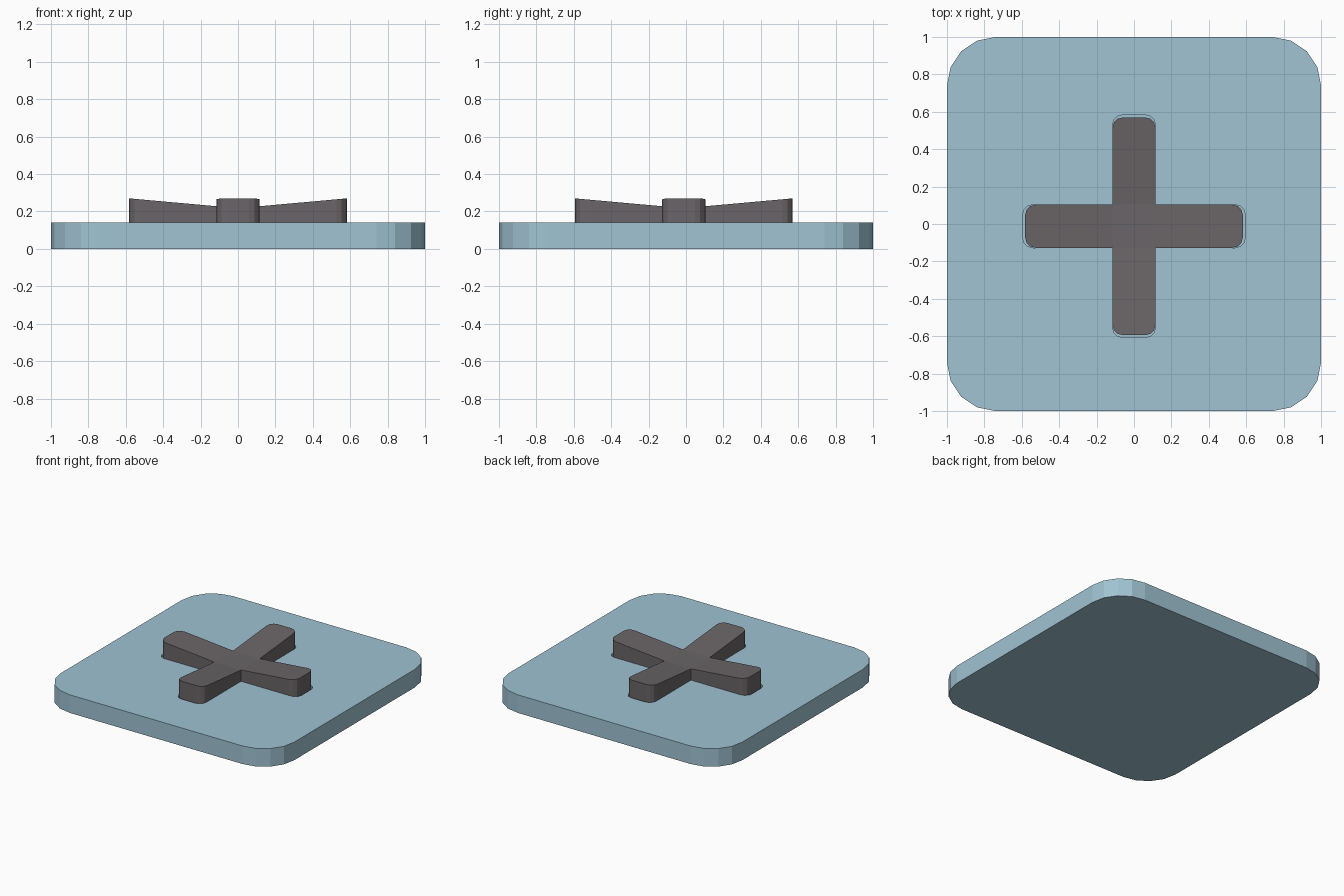
import bpy
import bmesh
from math import sin, cos, pi
from mathutils import Matrix, Vector

if "Cube" in bpy.data.objects:
    bpy.data.objects.remove(bpy.data.objects["Cube"], do_unlink=True)

PLATE_TOP = 0.14
POCKET_FLOOR = 0.12
HALF_WIDTH = 0.115
CROSS_Y = -0.012


def material(name, colour):
    mat = bpy.data.materials.new(name)
    mat.use_nodes = True
    mat.diffuse_color = (*colour, 1)
    mat.node_tree.nodes["Principled BSDF"].inputs["Base Color"].default_value = (*colour, 1)
    return mat


def arc(cx, cy, radius, start, steps):
    """Quarter circle, counter-clockwise from the start angle."""
    angles = [start + pi / 2 * i / steps for i in range(steps + 1)]
    return [(cx + radius * cos(a), cy + radius * sin(a)) for a in angles]


def add_object(name, bm, mat):
    bmesh.ops.remove_doubles(bm, verts=bm.verts, dist=0.0005)
    bmesh.ops.recalc_face_normals(bm, faces=bm.faces)
    mesh = bpy.data.meshes.new(name)
    bm.to_mesh(mesh)
    bm.free()
    mesh.materials.append(mat)
    obj = bpy.data.objects.new(name, mesh)
    bpy.context.collection.objects.link(obj)
    return obj


def cross(name, length, radius, bottom, inner_top, outer_top, mat):
    """Four round-tipped arms that rise outwards from a square middle."""
    bm = bmesh.new()
    w = HALF_WIDTH
    profile = ([(w, -w)] + arc(length - radius, radius - w, radius, -pi / 2, 3)
               + arc(length - radius, w - radius, radius, 0, 3) + [(w, w)])
    rise = (outer_top - inner_top) / (length - w)
    for quarter in range(4):
        turn = Matrix.Rotation(quarter * pi / 2, 3, "Z")
        low = [bm.verts.new(turn @ Vector((x, y, bottom))) for x, y in profile]
        high = [bm.verts.new(turn @ Vector((x, y, inner_top + rise * (x - w))))
                for x, y in profile]
        bm.faces.new(high)
        bm.faces.new(low[::-1])
        for i in range(len(profile) - 1):
            bm.faces.new((low[i], low[i + 1], high[i + 1], high[i]))
    for z in (bottom, inner_top):
        bm.faces.new([bm.verts.new((x, y, z))
                      for x, y in ((-w, -w), (w, -w), (w, w), (-w, w))])
    obj = add_object(name, bm, mat)
    obj.location.y = CROSS_Y
    return obj


blue = material("pale blue", (0.352, 0.546, 0.651))
grey = material("warm dark grey", (0.144, 0.130, 0.138))

# Rounded square base plate
bm = bmesh.new()
outline = []
for quarter, (sx, sy) in enumerate(((1, 1), (-1, 1), (-1, -1), (1, -1))):
    outline += arc(sx * 0.74, sy * 0.74, 0.26, quarter * pi / 2, 4)
face = bm.faces.new([bm.verts.new((x, y, 0)) for x, y in outline])
top = bmesh.ops.extrude_face_region(bm, geom=[face])["geom"]
bmesh.ops.translate(bm, vec=(0, 0, PLATE_TOP),
                    verts=[v for v in top if isinstance(v, bmesh.types.BMVert)])
plate = add_object("base_plate", bm, blue)

# Shallow pocket around the cross tips
cutter = cross("pocket_cutter", 0.595, 0.055, POCKET_FLOOR, 0.3, 0.3, blue)
cutter.hide_render = True
cutter.hide_viewport = True
cut = plate.modifiers.new("pocket", "BOOLEAN")
cut.operation = "DIFFERENCE"
cut.solver = "EXACT"
cut.object = cutter

# Raised cross with arms sloping up to the tips
cross("raised_cross", 0.582, 0.055, POCKET_FLOOR, 0.228, 0.27, grey)
